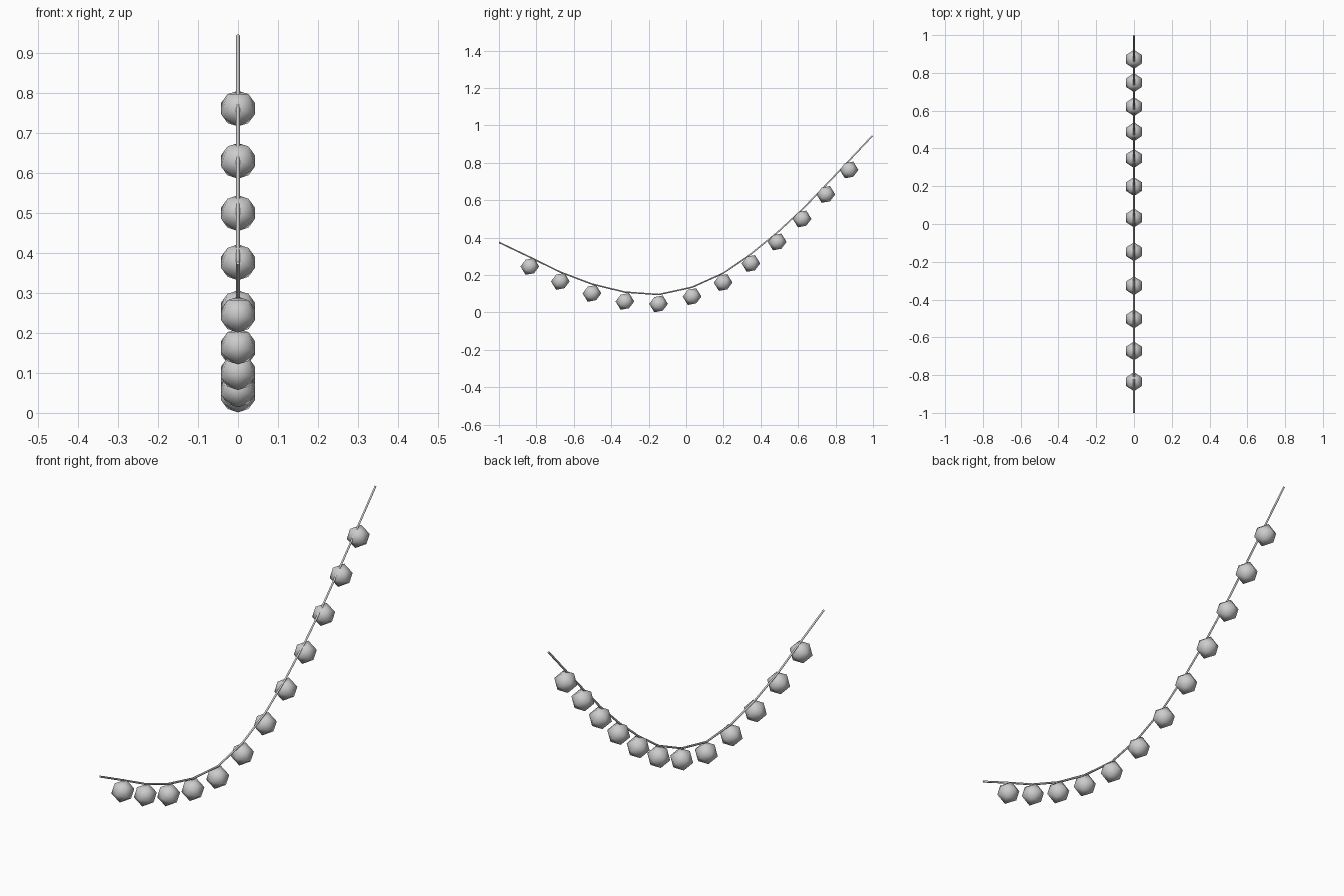
import bpy, math

if "Cube" in bpy.data.objects:
    bpy.data.objects.remove(bpy.data.objects["Cube"])

# bulb centres (y, z) along the sagging cord
bulbs = [(-0.835, .246), (-0.672, .166), (-0.503, .102), (-0.327, .059),
         (-0.147, .046), (0.032, .085), (0.198, .160), (0.347, .262),
         (0.488, .377), (0.621, .500), (0.748, .631), (0.872, .762)]
DROP = 0.05

# cord: bends above every bulb
path = [(-1, .375)] + [(y, z + DROP) for y, z in bulbs] + [(.997, .945)]
cu = bpy.data.curves.new("cord", 'CURVE')
cu.dimensions = '3D'
cu.bevel_depth = 0.0045
cu.bevel_resolution = 1
cu.use_fill_caps = True
sp = cu.splines.new('POLY')
sp.points.add(len(path) - 1)
for p, (y, z) in zip(sp.points, path):
    p.co = (0, y, z, 1)
cord = bpy.data.objects.new("cord", cu)
bpy.context.collection.objects.link(cord)
bpy.context.view_layer.objects.active = cord
cord.select_set(True)
bpy.ops.object.convert(target='MESH')

# hanging bulbs: low-poly spheres with their pole along y
for i, (y, z) in enumerate(bulbs):
    bpy.ops.mesh.primitive_ico_sphere_add(subdivisions=1, radius=0.05, location=(0, y, z))
    b = bpy.context.object
    b.name = f"bulb_{i + 1}"
    # local z -> y, local x -> z, local y -> x
    b.rotation_euler = (-math.pi / 2, -math.pi / 2, 0)
    bpy.ops.object.shade_smooth()
